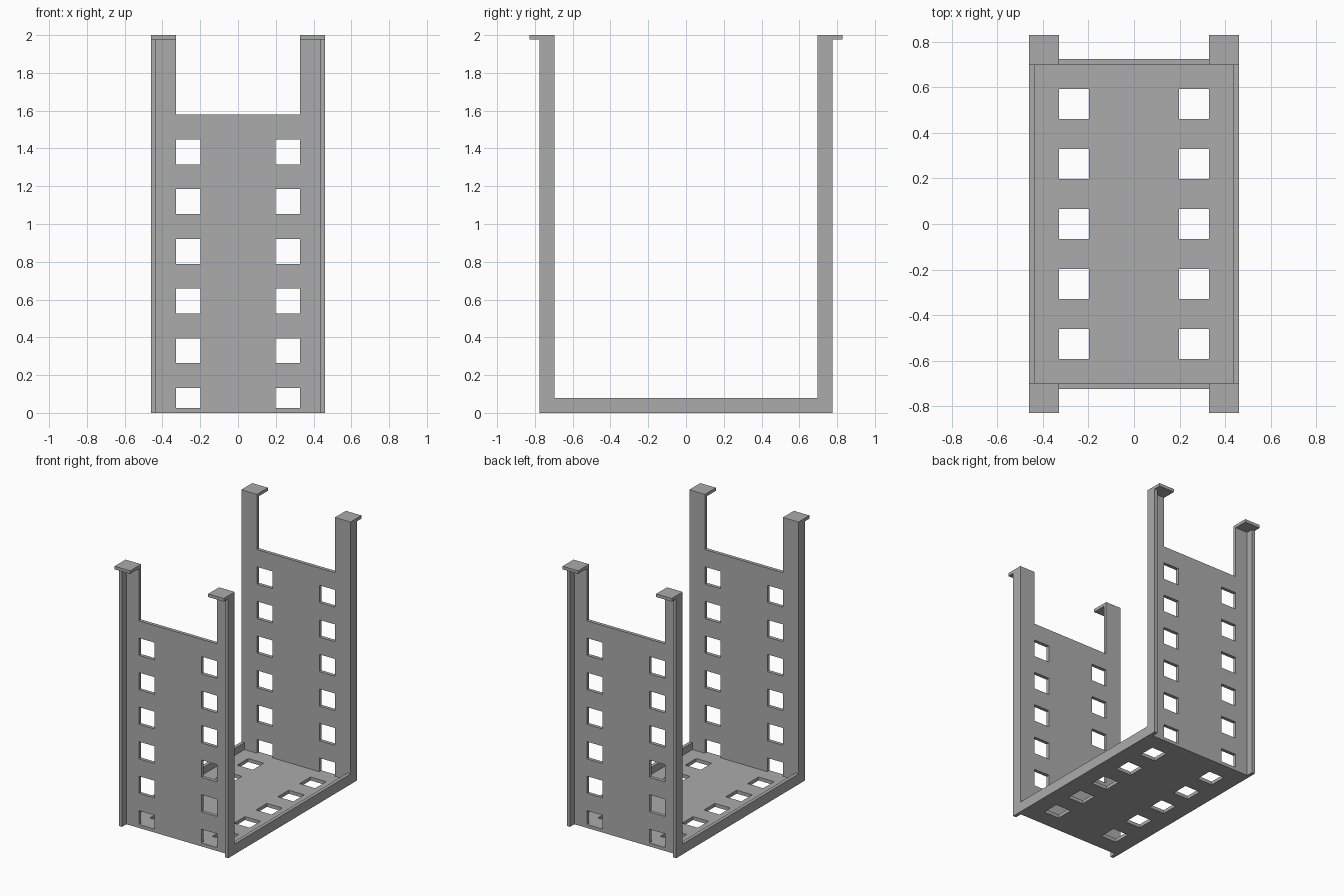
import bpy
import bmesh

cube = bpy.data.objects.get("Cube")
if cube:
    bpy.data.objects.remove(cube, do_unlink=True)

U = 2 / 76                 # design unit: one sheet thickness
T = U
HALF_W = 17.5 * U          # half width
INNER = 26.5 * U           # inner face of the walls
HOLE = 2.5 * U             # half size of a square hole
HOLE_X = 10 * U            # hole column offset
RAIL = 3 * U               # flange depth
TOP = 2.0
TAB_T = 0.9 * U

grey = bpy.data.materials.new("plain_grey")
grey.use_nodes = True
colour = (0.41, 0.41, 0.41, 1)
grey.diffuse_color = colour
grey.node_tree.nodes["Principled BSDF"].inputs["Base Color"].default_value = colour


def finish(name, bm):
    bmesh.ops.recalc_face_normals(bm, faces=bm.faces)
    mesh = bpy.data.meshes.new(name)
    bm.to_mesh(mesh)
    bm.free()
    mesh.materials.append(grey)
    obj = bpy.data.objects.new(name, mesh)
    bpy.context.collection.objects.link(obj)


def box(name, lo, hi):
    bm = bmesh.new()
    bmesh.ops.create_cube(bm, size=1)
    for v in bm.verts:
        v.co = [(a + b) / 2 + c * (b - a) for a, b, c in zip(lo, hi, v.co)]
    finish(name, bm)


def panel(name, xs, vs, is_open, place, thickness):
    """Sheet made of grid cells, skipping the open ones, then thickened."""
    bm = bmesh.new()
    for i in range(len(xs) - 1):
        for j in range(len(vs) - 1):
            if is_open(i, j):
                continue
            corners = ((xs[i], vs[j]), (xs[i + 1], vs[j]),
                       (xs[i + 1], vs[j + 1]), (xs[i], vs[j + 1]))
            bm.faces.new([bm.verts.new(place(x, v)) for x, v in corners])
    bmesh.ops.remove_doubles(bm, verts=bm.verts, dist=1e-5)
    ext = bmesh.ops.extrude_face_region(bm, geom=bm.faces[:], use_keep_orig=True)
    moved = [g for g in ext["geom"] if isinstance(g, bmesh.types.BMVert)]
    bmesh.ops.translate(bm, verts=moved, vec=thickness)
    finish(name, bm)


web = HALF_W - T
half_xs = [HOLE_X - HOLE, HOLE_X + HOLE, web]
columns = [-x for x in reversed(half_xs)] + half_xs

# Floor sheet with two columns of holes
rows = [-INNER - T]
for k in range(-2, 3):
    rows += [k * 10 * U - HOLE, k * 10 * U + HOLE]
rows.append(INNER + T)
panel("floor", columns, rows, lambda i, j: i in (1, 3) and j % 2 == 1,
      lambda x, y: (x, y, 0), (0, 0, T))

# Wall heights: alternating hole and solid bands, then the open top
heights = []
for k in range(6):
    heights += [max(T, k * 10 * U), (k * 10 + 5) * U]
heights += [60 * U, TOP - TAB_T]
last = len(heights) - 2


def wall_open(i, j):
    if j == last:
        return i in (1, 2, 3)
    return i in (1, 3) and j % 2 == 0


for sy, end in ((-1, "front"), (1, "back")):
    # Wall sheet with posts
    panel(end + "_wall", columns, heights, wall_open,
          lambda x, z: (x, sy * INNER, z), (0, sy * T, 0))
    for sx, side in ((-1, "right"), (1, "left")):
        x0, x1 = sorted((sx * web, sx * HALF_W))
        # Outward flange along the wall edge
        y0, y1 = sorted((sy * INNER, sy * (INNER + RAIL)))
        box(f"{end}_{side}_flange", (x0, y0, 0), (x1, y1, TOP - TAB_T))
        # Hooked tab on the post
        x0, x1 = sorted((sx * (HOLE_X + HOLE), sx * HALF_W))
        y0, y1 = sorted((sy * INNER, sy * (INNER + 5 * U)))
        box(f"{end}_{side}_tab", (x0, y0, TOP - TAB_T), (x1, y1, TOP))

# Raised rims along the floor sides
for sx, side in ((-1, "right"), (1, "left")):
    x0, x1 = sorted((sx * web, sx * HALF_W))
    box(f"{side}_floor_rim", (x0, -INNER, 0), (x1, INNER, RAIL))
